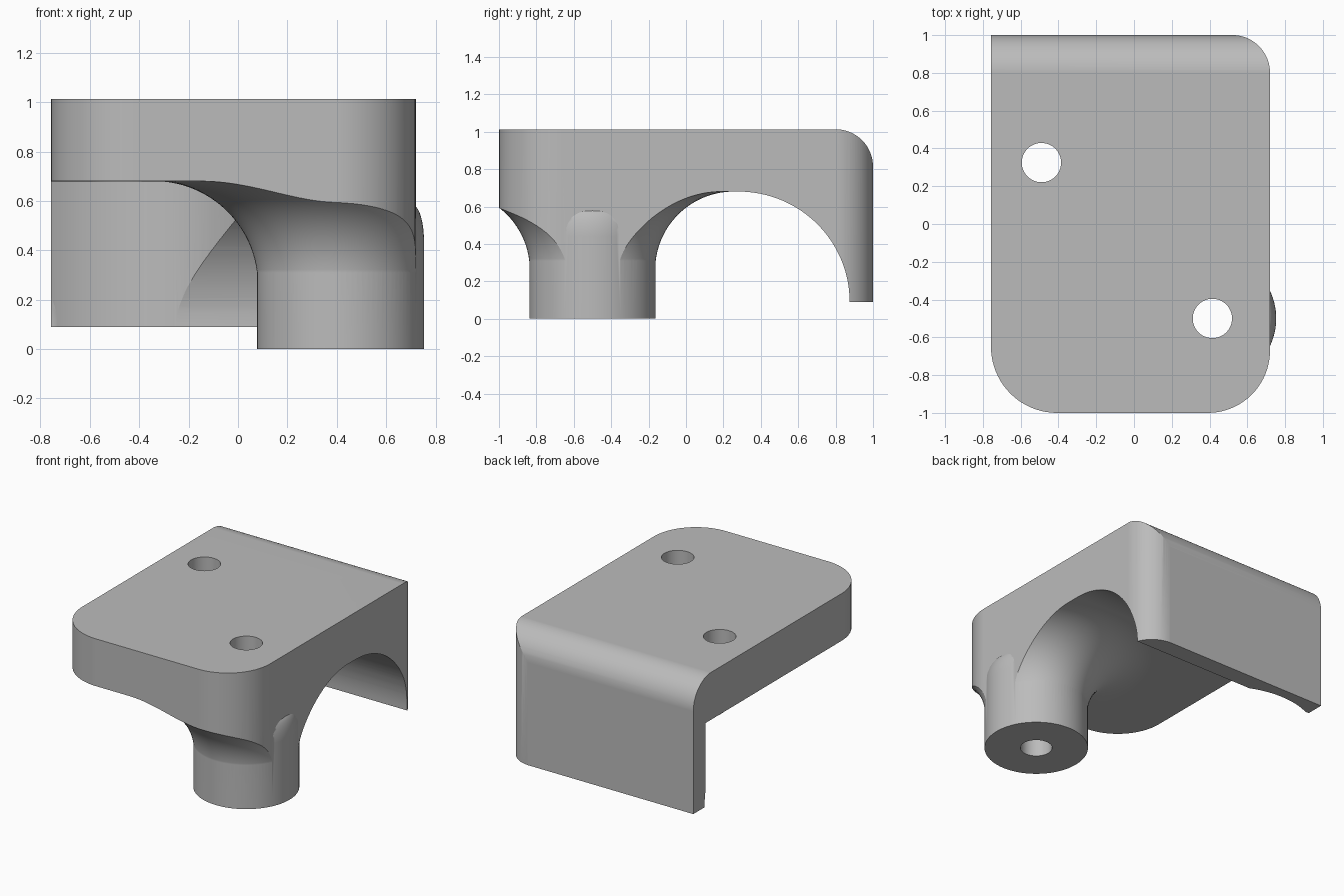
import bpy, bmesh, math
from mathutils import Vector

cube = bpy.data.objects.get("Cube")
if cube:
    bpy.data.objects.remove(cube, do_unlink=True)

grey = bpy.data.materials.new("plain grey")
grey.use_nodes = True
grey.diffuse_color = (0.5, 0.5, 0.5, 1)
grey.node_tree.nodes["Principled BSDF"].inputs["Base Color"].default_value = (0.5, 0.5, 0.5, 1)


def arc(cx, cy, rx, ry, start, end, steps=20):
    """Points along an elliptical arc, angles in degrees."""
    angles = [math.radians(start + (end - start) * i / steps) for i in range(steps + 1)]
    return [(cx + rx * math.cos(a), cy + ry * math.sin(a)) for a in angles]


def finish(name, bm):
    bmesh.ops.recalc_face_normals(bm, faces=bm.faces)
    mesh = bpy.data.meshes.new(name)
    bm.to_mesh(mesh)
    bm.free()
    mesh.materials.append(grey)
    obj = bpy.data.objects.new(name, mesh)
    bpy.context.collection.objects.link(obj)
    return obj


def prism(name, points, place, direction):
    """Extrude a flat outline."""
    bm = bmesh.new()
    face = bm.faces.new([bm.verts.new(place(*p)) for p in points])
    side = bmesh.ops.extrude_face_region(bm, geom=[face], use_keep_orig=True)
    moved = [v for v in side["geom"] if isinstance(v, bmesh.types.BMVert)]
    bmesh.ops.translate(bm, verts=moved, vec=direction)
    return finish(name, bm)


def lathe(name, points, x, y, steps=96):
    """Turn a radius/height profile about a vertical axis."""
    bm = bmesh.new()
    verts = [bm.verts.new((x + r, y, z)) for r, z in points]
    edges = [bm.edges.new(pair) for pair in zip(verts, verts[1:])]
    bmesh.ops.spin(bm, geom=verts + edges, cent=(x, y, 0), axis=(0, 0, 1),
                   angle=math.tau, steps=steps)
    bmesh.ops.remove_doubles(bm, verts=bm.verts, dist=1e-5)
    return finish(name, bm)


def rod(name, x, y, radius, low, high):
    return lathe(name, [(0, low), (radius, low), (radius, high), (0, high)], x, y)


def combine(target, other, operation):
    mod = target.modifiers.new("combine", "BOOLEAN")
    mod.operation, mod.solver, mod.object = operation, "EXACT", other
    bpy.context.view_layer.objects.active = target
    bpy.ops.object.modifier_apply(modifier=mod.name)
    bpy.data.objects.remove(other, do_unlink=True)


TOP, UNDER, WALL_LOW = 1.013, 0.68, 0.09
POST = (0.415, -0.5)
HOLE = (-0.49, 0.325)

# Top plate and rear wall, joined by a big inner round
profile = [(-1.2, UNDER)]
profile += arc(0.28, WALL_LOW, 0.595, UNDER - WALL_LOW, 90, 0, 32)
profile += [(1.0, WALL_LOW)]
profile += arc(0.8, TOP - 0.2, 0.2, 0.2, 0, 90)
profile += [(-1.2, TOP)]
bracket = prism("bracket", profile, lambda y, z: Vector((-1, y, z)), Vector((2, 0, 0)))

# Round clearance below the plate hole
combine(bracket, rod("clearance", *HOLE, 0.6, -0.2, UNDER - 0.0005), "DIFFERENCE")

# Flare spreading from the post to the plate
flare = [(0, 0.1), (0.3, 0.1)] + arc(0.755, 0.26, 0.42, 0.42, 180, 90, 32)
flare += [(0.757, 0.8), (0, 0.8)]
combine(bracket, lathe("flare", flare, *POST), "UNION")

# Plan outline with rounded corners
outline = [(-0.757, 1.0005)]
outline += arc(-0.407, -0.65, 0.35, 0.35, 180, 270)
outline += arc(0.39, -0.67, 0.33, 0.33, 270, 360)
outline += arc(0.52, 0.8005, 0.2, 0.2, 0, 90)
combine(bracket, prism("outline", outline, lambda x, y: Vector((x, y, -0.2)),
                       Vector((0, 0, 1.5))), "INTERSECT")

# Post, with a rounded shoulder that stands proud of the side
post = [(0, 0), (0.338, 0)] + arc(0.29, 0.44, 0.048, 0.145, 0, 90, 12) + [(0, 0.585)]
combine(bracket, lathe("post", post, *POST), "UNION")

# Through holes
for spot in (HOLE, POST):
    combine(bracket, rod("hole", *spot, 0.104, -0.3, 1.4), "DIFFERENCE")

# Smooth rounds with crisp edges
bpy.ops.object.select_all(action="DESELECT")
bracket.select_set(True)
bpy.context.view_layer.objects.active = bracket
bpy.ops.object.shade_smooth_by_angle(angle=math.radians(25))
weighted = bracket.modifiers.new("even shading", "WEIGHTED_NORMAL")
weighted.keep_sharp = True
